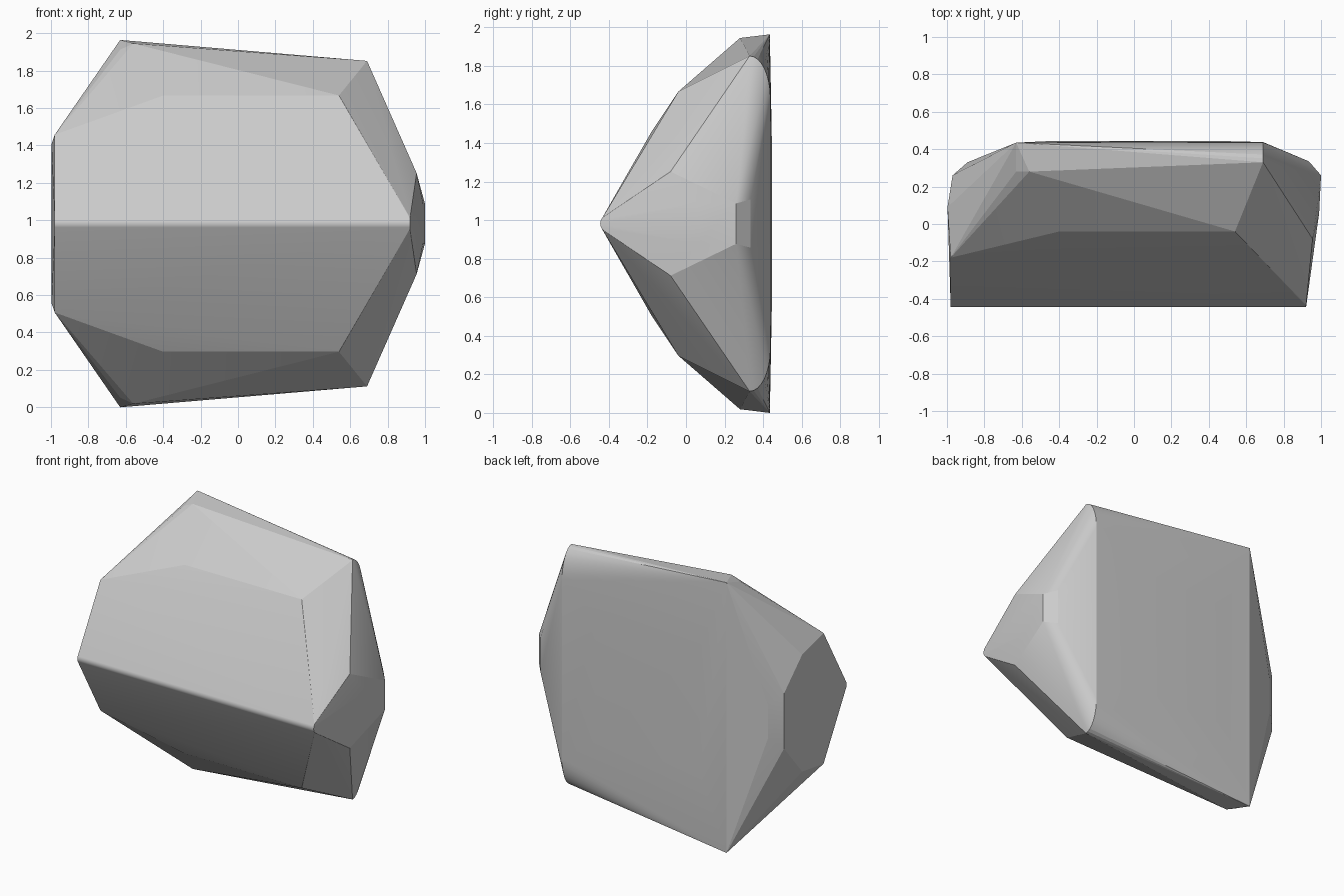
import bpy, bmesh, math

if "Cube" in bpy.data.objects:
    bpy.data.objects.remove(bpy.data.objects["Cube"])

MID = 0.978  # height of the mirror plane

# half outline corners: x, y, height above the mirror plane
corners = [
    (-0.98, -0.18, 0.475), (-0.40, -0.04, 0.685), (0.54, -0.04, 0.685),  # front slope
    (-0.56, 0.28, 0.963), (-0.63, 0.28, 0.93), (-0.63, 0.435, 0.982),    # tall end
    (-0.997, 0.09, 0.425), (-0.97, 0.26, 0.20), (-0.89, 0.33, 0.12),     # left facets
    (0.955, -0.08, 0.27), (0.99, 0.06, 0.105), (1.0, 0.26, 0.105),       # right facets
    (0.935, 0.335, 0.125),
    (-0.42, 0.445, 0.45), (0.42, 0.445, 0.45),                           # slight back bulge
]

# rounded front ridge
for i in range(7):
    a = math.radians(9 * i)
    y, h = -0.4 - 0.045 * math.cos(a), 0.045 * math.sin(a)
    corners += [(-0.98, y, h), (0.92, y, h)]

# rounded back edge at the right end
for i in range(9):
    a = math.radians(90 * i / 8)
    corners.append((0.69, 0.33 + 0.108 * math.sin(a), 0.65 + 0.22 * math.cos(a)))

# wrap the mirrored corners in one convex body
bm = bmesh.new()
for x, y, h in corners:
    for s in (1, -1):
        bm.verts.new((x, y, MID + s * h))
bmesh.ops.remove_doubles(bm, verts=bm.verts, dist=0.0005)
hull = bmesh.ops.convex_hull(bm, input=bm.verts)
loose = [v for v in bm.verts if not v.link_faces]
bmesh.ops.delete(bm, geom=loose, context='VERTS')
bmesh.ops.dissolve_limit(bm, angle_limit=math.radians(0.5), verts=bm.verts, edges=bm.edges)
bmesh.ops.recalc_face_normals(bm, faces=bm.faces)
low = min(v.co.z for v in bm.verts)
bmesh.ops.translate(bm, verts=bm.verts, vec=(0, 0, -low))

mesh = bpy.data.meshes.new("faceted_rock")
bm.to_mesh(mesh)
bm.free()
rock = bpy.data.objects.new("faceted_rock", mesh)
bpy.context.collection.objects.link(rock)
bpy.context.view_layer.objects.active = rock
rock.select_set(True)
bpy.ops.object.shade_smooth_by_angle(angle=math.radians(12))
